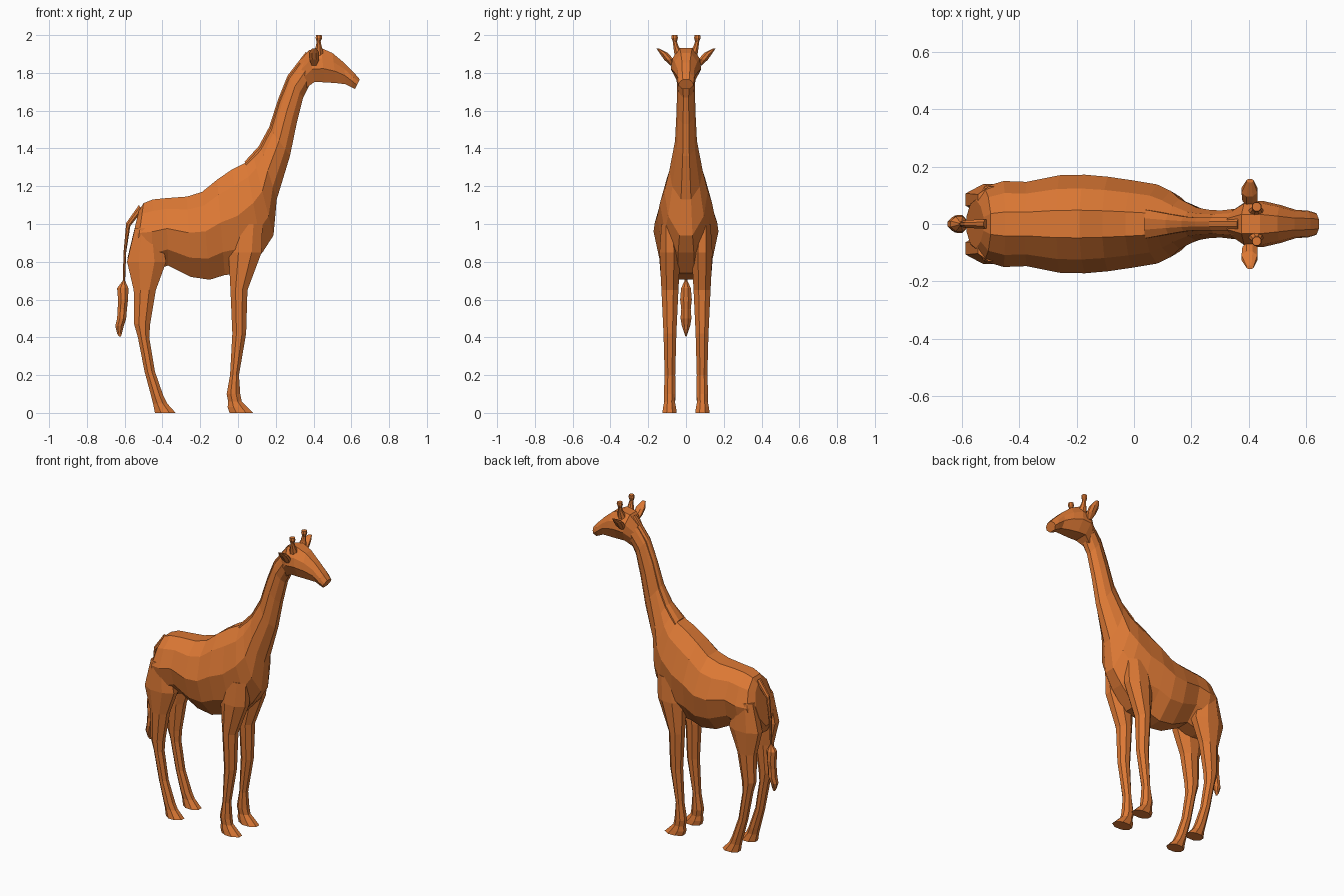
import bpy, bmesh
from mathutils import Vector

mat = bpy.data.materials.new("orange_hide")
mat.diffuse_color = (0.72, 0.19, 0.035, 1)

# Half cross-sections: (fraction from first to second edge point, fraction of half-width)
TRUNK = [(0, .28), (.16, .72), (.45, 1), (.76, .82), (1, .3)]
HEAD = [(0, .42), (.3, .9), (.6, 1), (1, .55)]
LIMB = [(0, .4), (.3, 1), (.7, 1), (1, .4)]


def loft(name, rings, shape, side=1):
    """Each ring: x0, z0, x1, z1 (edge points in side view), half-width, y centre."""
    bm = bmesh.new()
    loops = []
    for x0, z0, x1, z1, w, yc in rings:
        a, b = Vector((x0, 0, z0)), Vector((x1, 0, z1))
        section = shape + [(s, -f) for s, f in reversed(shape)]
        loops.append([bm.verts.new(a.lerp(b, s) + Vector((0, side * (yc + f * w), 0)))
                      for s, f in section])
    n = len(loops[0])
    for p, q in zip(loops, loops[1:]):
        for i in range(n):
            j = (i + 1) % n
            bm.faces.new((p[i], p[j], q[j], q[i]))
    bm.faces.new(loops[0])
    bm.faces.new(loops[-1])
    bmesh.ops.recalc_face_normals(bm, faces=bm.faces)
    me = bpy.data.meshes.new(name)
    bm.to_mesh(me)
    bm.free()
    me.materials.append(mat)
    ob = bpy.data.objects.new(name, me)
    bpy.context.collection.objects.link(ob)
    return ob


def upright(rows):
    """Rows of z, x min, x max, half-width, y centre become level rings."""
    return [(x0, z, x1, z, w, y) for z, x0, x1, w, y in rows]


# Body and neck in one continuous skin
loft("body_and_neck", [
    (-.525, 1.07, -.585, .82, .085, 0),
    (-.50, 1.11, -.55, .76, .13, 0),
    (-.45, 1.13, -.46, .75, .15, 0),
    (-.38, 1.137, -.37, .78, .147, 0),
    (-.27, 1.145, -.25, .72, .17, 0),
    (-.19, 1.17, -.15, .705, .172, 0),
    (-.11, 1.235, -.07, .73, .165, 0),
    (-.03, 1.29, .03, .74, .152, 0),
    (.04, 1.325, .13, .85, .138, 0),
    (.08, 1.365, .188, .94, .115, 0),
    (.12, 1.41, .205, 1.13, .088, 0),
    (.17, 1.505, .275, 1.36, .058, 0),
    (.215, 1.65, .31, 1.53, .05, 0),
    (.265, 1.775, .345, 1.67, .047, 0),
    (.36, 1.90, .38, 1.74, .055, 0)], TRUNK)

# Mane strip down the back of the neck
loft("mane", [
    (.035, 1.33, .05, 1.29, .05, 0),
    (.11, 1.412, .14, 1.39, .035, 0),
    (.165, 1.513, .19, 1.495, .026, 0),
    (.212, 1.66, .235, 1.64, .022, 0),
    (.262, 1.785, .285, 1.765, .022, 0),
    (.36, 1.912, .375, 1.88, .022, 0)], LIMB)

# Head and muzzle
loft("head", [
    (.325, 1.86, .36, 1.72, .046, 0),
    (.375, 1.92, .405, 1.752, .08, 0),
    (.44, 1.932, .46, 1.75, .08, 0),
    (.50, 1.905, .52, 1.746, .066, 0),
    (.56, 1.855, .57, 1.74, .049, 0),
    (.615, 1.80, .60, 1.725, .047, 0),
    (.645, 1.765, .62, 1.715, .04, 0)], HEAD)

# Tail and its tuft
loft("tail", [
    (-.525, 1.10, -.505, 1.07, .016, 0),
    (-.592, 1.005, -.57, .99, .014, 0),
    (-.606, .85, -.592, .85, .01, 0),
    (-.61, .69, -.598, .69, .008, 0)], LIMB)
loft("tail_tuft", upright([
    (.70, -.61, -.598, .007, 0), (.66, -.64, -.58, .026, 0),
    (.60, -.635, -.582, .031, 0), (.55, -.637, -.588, .025, 0),
    (.50, -.64, -.592, .029, 0), (.46, -.65, -.605, .022, 0),
    (.42, -.64, -.615, .008, 0), (.405, -.63, -.62, .003, 0)]), LIMB)

# Paired parts
for side, label in ((1, "left"), (-1, "right")):
    loft("front_leg_" + label, upright([
        (1.0, -.03, .13, .04, .09), (.85, -.05, .125, .055, .085),
        (.65, -.04, .05, .045, .085), (.42, -.03, .043, .034, .085),
        (.20, -.042, .005, .028, .085), (.10, -.06, .012, .031, .086),
        (.06, -.052, .02, .028, .087), (.03, -.055, .05, .034, .087),
        (0, -.045, .08, .038, .087)]), LIMB, side)
    loft("hind_leg_" + label, upright([
        (.98, -.545, -.42, .045, .085), (.80, -.587, -.38, .055, .085),
        (.65, -.552, -.435, .043, .085), (.47, -.55, -.465, .034, .085),
        (.40, -.53, -.47, .031, .085), (.22, -.495, -.44, .027, .085),
        (.09, -.46, -.395, .031, .086), (.05, -.45, -.375, .029, .087),
        (0, -.44, -.33, .038, .087)]), LIMB, side)
    loft("horn_" + label, upright([
        (1.89, .395, .455, .025, .035), (1.94, .412, .443, .014, .053),
        (1.965, .416, .438, .011, .059), (1.985, .411, .445, .017, .06),
        (2.0, .413, .443, .015, .06)]), LIMB, side)
    loft("ear_" + label, upright([
        (1.84, .39, .415, .012, .072), (1.87, .378, .43, .026, .09),
        (1.905, .375, .43, .022, .118), (1.93, .393, .417, .006, .151)]), LIMB, side)
